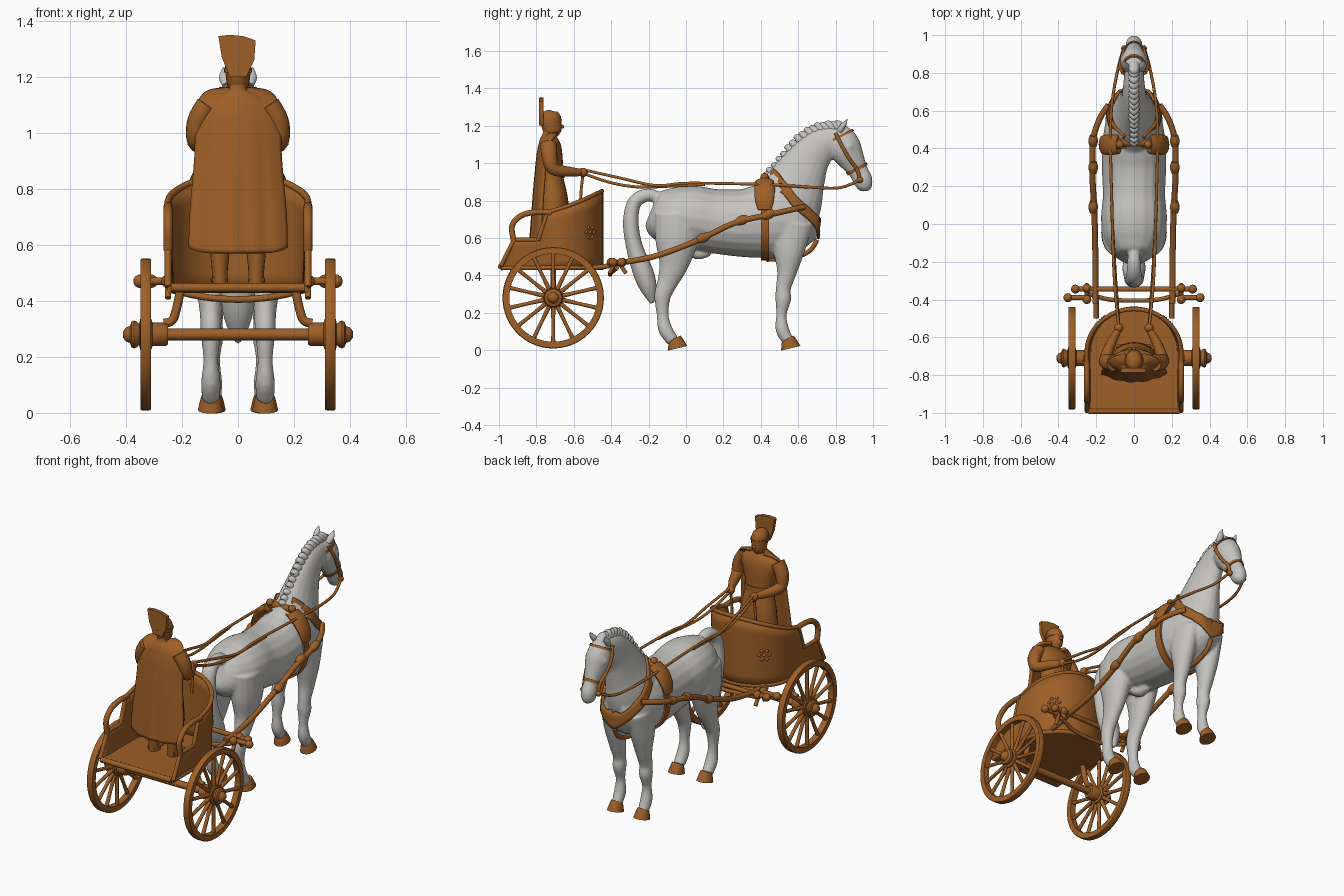
import bpy, bmesh, math
from mathutils import Vector

if "Cube" in bpy.data.objects:
    bpy.data.objects.remove(bpy.data.objects["Cube"], do_unlink=True)


def material(name, colour):
    mat = bpy.data.materials.new(name)
    mat.use_nodes = True
    mat.diffuse_color = (*colour, 1)
    mat.node_tree.nodes["Principled BSDF"].inputs["Base Color"].default_value = (*colour, 1)
    return mat


BROWN = material("warm brown", (.34, .115, .02))
GREY = material("pale grey", (.56, .55, .52))


def finish(name, bm, mat=BROWN, mirror=False, thick=0):
    bmesh.ops.recalc_face_normals(bm, faces=bm.faces)
    mesh = bpy.data.meshes.new(name)
    bm.to_mesh(mesh)
    bm.free()
    mesh.materials.append(mat)
    obj = bpy.data.objects.new(name, mesh)
    bpy.context.collection.objects.link(obj)
    bpy.ops.object.select_all(action='DESELECT')
    obj.select_set(True)
    bpy.context.view_layer.objects.active = obj
    bpy.ops.object.shade_smooth_by_angle(angle=math.radians(40))
    if mirror:
        obj.modifiers.new("Mirror", 'MIRROR').use_mirror_merge = False
    if thick:
        solid = obj.modifiers.new("Solidify", 'SOLIDIFY')
        solid.thickness, solid.offset = thick, 0
    return obj


def spline(rows, steps):
    """Catmull-Rom interpolation of equal-length tuples."""
    rows = [tuple(r) for r in rows]
    ext = [rows[0]] + rows + [rows[-1]]
    out = []
    for i in range(len(rows) - 1):
        for k in range(steps):
            t = k / steps
            out.append([(2*b + (c-a)*t + (2*a-5*b+4*c-d)*t*t + (3*b-a-3*c+d)*t**3) / 2
                        for a, b, c, d in zip(*ext[i:i+4])])
    return out + [list(rows[-1])]


def skin(bm, rings, closed=True):
    """Bridge equal rings of vertices with quads."""
    grid = [[bm.verts.new(p) for p in ring] for ring in rings]
    n = len(grid[0])
    for r, s in zip(grid, grid[1:]):
        for j in range(n if closed else n - 1):
            k = (j + 1) % n
            bm.faces.new((r[j], r[k], s[k], s[j]))
    return grid


def loft(bm, rows, sides=16, steps=4):
    """Capped elliptical sweep through rows of x, y, z, half width, half depth."""
    rows = spline(rows, steps)
    pts = [Vector(r[:3]) for r in rows]
    rings, normal = [], None
    for i, p in enumerate(pts):
        t = (pts[min(i+1, len(pts)-1)] - pts[max(i-1, 0)]).normalized()
        if normal is None:
            normal = Vector((0, 0, 1)) if abs(t.x) > .8 else Vector((1, 0, 0))
        normal = (normal - t * normal.dot(t)).normalized()
        other = t.cross(normal)
        angles = [math.tau * j / sides for j in range(sides)]
        rings.append([p + normal*math.cos(a)*max(rows[i][3], .002)
                      + other*math.sin(a)*max(rows[i][4], .002) for a in angles])
    grid = skin(bm, rings)
    bm.faces.new(grid[0])
    bm.faces.new(grid[-1])


def flat(rows, x=0):
    return [(x, *r) for r in rows]


def tube(bm, points, r, steps=4):
    loft(bm, [(*p, r, r) for p in points], sides=10, steps=steps)


def ball(bm, centre, r):
    x, y, z = centre
    rows = [(x, y, z - r*math.cos(a), r*math.sin(a), r*math.sin(a))
            for a in (math.pi*k/8 for k in range(9))]
    loft(bm, rows, 12, 1)


def prism(bm, points, direction):
    face = bm.faces.new([bm.verts.new(p) for p in points])
    ext = bmesh.ops.extrude_face_region(bm, geom=[face])["geom"]
    bmesh.ops.translate(bm, vec=direction, verts=[v for v in ext if isinstance(v, bmesh.types.BMVert)])


# Horse: torso, neck, head, tail and legs fused into one skin
torso = [(-.19, .74, .05, .07), (-.16, .73, .11, .125), (-.08, .715, .16, .155),
         (.03, .71, .175, .17), (.15, .69, .165, .172), (.3, .68, .17, .182),
         (.42, .69, .167, .2), (.52, .69, .155, .2), (.62, .69, .13, .155), (.7, .69, .07, .09)]
neck = [(.5, .72, .14, .2), (.55, .81, .125, .185), (.6, .92, .092, .15),
        (.66, 1.03, .068, .115), (.73, 1.1, .058, .095), (.81, 1.13, .05, .07)]
head = [(.80, 1.18, .035, .04), (.825, 1.14, .06, .075), (.85, 1.08, .072, .088), (.885, 1.02, .058, .072),
        (.92, .96, .042, .053), (.945, .91, .045, .052), (.955, .87, .036, .04), (.958, .85, .015, .02)]
tail = [(-.12, .8, .03, .03), (-.2, .83, .035, .035), (-.275, .79, .042, .038), (-.295, .68, .05, .042),
        (-.275, .55, .055, .045), (-.23, .42, .062, .055), (-.2, .33, .048, .045), (-.18, .25, .012, .012)]
hind = [(-.04, .73, .075, .13), (-.05, .58, .076, .115), (-.065, .46, .055, .08), (-.1, .36, .04, .055),
        (-.125, .29, .037, .045), (-.125, .19, .027, .032), (-.11, .11, .035, .038), (-.07, .05, .032, .033)]
fore = [(.56, .68, .06, .12), (.55, .53, .06, .085), (.54, .42, .046, .054), (.52, .33, .036, .04),
        (.52, .27, .038, .042), (.51, .19, .026, .028), (.515, .11, .034, .036), (.545, .05, .03, .031)]
bm = bmesh.new()
for part in (torso, neck, head, tail):
    loft(bm, flat(part), 20)
for s in (-1, 1):
    loft(bm, flat(hind, s*.097))
    loft(bm, flat(fore, s*.09))
    ball(bm, (s*.052, .875, 1.09), .022)
loft(bm, flat([(.0, .56, .05, .04), (.06, .515, .035, .03), (.12, .53, .03, .03)]))
horse = finish("horse_body", bm, GREY)
remesh = horse.modifiers.new("Fuse", 'REMESH')
remesh.mode, remesh.voxel_size, remesh.use_smooth_shade = 'VOXEL', .008, True
soften = horse.modifiers.new("Soften", 'SMOOTH')
soften.factor, soften.iterations = .5, 4

# Ears and the locked mane along the crest
bm = bmesh.new()
loft(bm, [(.04, .82, 1.17, .016, .016), (.048, .84, 1.2, .02, .015), (.052, .863, 1.235, .002, .002)])
finish("ears", bm, GREY, mirror=True)
bm = bmesh.new()
crest = spline([(.43, .93), (.5, 1.01), (.57, 1.1), (.65, 1.165), (.73, 1.195), (.81, 1.2)], 3)
for i, (y, z) in enumerate(crest):
    lean = .03 if i % 2 else .02
    loft(bm, flat([(y + .06, z - .05, .025, .03), (y + .02, z - .01, .03, .027),
                   (y - .005, z + lean*.4, .022, .02), (y - .02, z + lean*.3, .004, .004)]), 10, 3)
finish("mane", bm, GREY)

# Hooves
bm = bmesh.new()
for x, y in ((.097, -.055), (.09, .55)):
    loft(bm, flat([(y - .005, .062, .032, .034), (y, .05, .037, .04), (y + .01, .01, .046, .053)], x), 16, 2)
finish("hooves", bm, mirror=True)

# Harness: girth, breast band, saddle pads
bm = bmesh.new()
loft(bm, flat([(.4, .69, .176, .21), (.445, .69, .175, .212)]), 32, 1)
finish("girth_band", bm)
bm = bmesh.new()
band = spline([(.05, .45, .93), (.12, .53, .86), (.14, .6, .78), (.1, .7, .7), (0, .75, .63)], 6)
side = [Vector(p) for p in band]
path = side + [Vector((-p.x, p.y, p.z)) for p in side[-2::-1]]
strips = []
for p in path:
    half = .03 + .025 * (1 - min(abs(p.x) / .12, 1))
    strips.append([p + Vector((0, .4, .9)) * half * k for k in (-1, -.5, 0, .5, 1)])
skin(bm, strips, closed=False)
breast = finish("breast_band", bm)
wrap = breast.modifiers.new("Wrap", 'SHRINKWRAP')
wrap.target, wrap.offset = horse, .01
solid = breast.modifiers.new("Solidify", 'SOLIDIFY')
solid.thickness, solid.offset = .014, 0
bm = bmesh.new()
tube(bm, [(0, .7, .59), (0, .66, .53), (0, .56, .49), (0, .43, .485)], .013)
finish("chest_strap", bm)
bm = bmesh.new()
loft(bm, [(.08, .42, .90, .025, .05), (.13, .42, .86, .025, .055), (.165, .42, .8, .018, .05),
          (.175, .42, .75, .012, .035)])
tube(bm, [(0, .43, .915), (.06, .43, .91), (.11, .43, .88)], .02)
ball(bm, (.075, .42, .925), .022)
finish("saddle_pads", bm, mirror=True)

# Bridle
bm = bmesh.new()
loft(bm, flat([(.91, .977, .051, .062), (.918, .962, .049, .06)]), 20, 1)
loft(bm, flat([(.822, 1.15, .062, .077), (.828, 1.138, .066, .08)]), 20, 1)
for s in (-1, 1):
    tube(bm, [(s*.058, .8, 1.16), (s*.074, .835, 1.09), (s*.066, .875, 1.02), (s*.053, .915, .965),
              (s*.05, .93, .91)], .01)
    ball(bm, (s*.052, .93, .91), .017)
finish("bridle", bm)

# Shafts with collars, joined to the breast band
bm = bmesh.new()
tube(bm, [(.205, -.42, .465), (.205, -.3, .475), (.205, -.14, .51), (.21, .07, .59), (.22, .26, .68),
          (.215, .45, .725), (.18, .56, .75), (.135, .63, .765)], .016)
for y, z in ((.09, .6), (.3, .695), (.44, .725)):
    loft(bm, flat([(y - .03, z - .012, .018, .018), (y, z, .026, .026), (y + .03, z + .012, .018, .018)], .216))
finish("shafts", bm, mirror=True)

# Hitch bars between shafts and chariot
bm = bmesh.new()
tube(bm, [(-.31, -.345, .47), (0, -.345, .47), (.31, -.345, .47)], .014)
tube(bm, [(-.24, -.37, .44), (-.13, -.4, .415), (0, -.405, .405), (.13, -.4, .415), (.24, -.37, .44)], .012)
for s in (-1, 1):
    tube(bm, [(s*.2, -.5, .44), (s*.2, -.42, .45), (s*.205, -.34, .47)], .014)
    tube(bm, [(s*.25, -.41, .41), (s*.25, -.37, .47), (s*.25, -.32, .41)], .011)
    tube(bm, [(s*.25, -.39, .47), (s*.36, -.39, .47)], .014)
    for x, y in ((.31, -.345), (.35, -.39), (.25, -.34), (.25, -.4)):
        ball(bm, (s*x, y, .47), .024)
finish("hitch_bars", bm)

# Wheels: rim, spokes and turned hub, with the axle
WY, WZ = -.71, .28


def lathe(bm, profile, closed=False, segments=40):
    rings = [[(x, WY + r*math.cos(a), WZ + r*math.sin(a)) for x, r in profile]
             for a in (math.tau*k/segments for k in range(segments + 1))]
    skin(bm, rings, closed)
    bmesh.ops.remove_doubles(bm, verts=bm.verts, dist=.0001)


bm = bmesh.new()
lathe(bm, [(.311, .268), (.316, .271), (.344, .271), (.348, .268), (.348, .235), (.311, .235)], True, 56)
finish("wheel_rims", bm, mirror=True)
bm = bmesh.new()
for k in range(14):
    a = math.tau * (k + .5) / 14
    ends = [(.33, WY + r*math.cos(a), WZ + r*math.sin(a)) for r in (.03, .14, .24)]
    loft(bm, [(*p, r, r) for p, r in zip(ends, (.014, .01, .012))], 10, 2)
finish("wheel_spokes", bm, mirror=True)
bm = bmesh.new()
lathe(bm, [(.25, 0), (.25, .036), (.26, .042), (.305, .042), (.31, .055), (.35, .055), (.352, .038),
           (.362, .046), (.372, .05), (.38, .046), (.386, .03), (.4, .025), (.41, .012), (.41, 0)])
finish("wheel_hubs", bm, mirror=True)
bm = bmesh.new()
tube(bm, [(-.3, WY, WZ), (.3, WY, WZ)], .021, 1)
for s in (-1, 1):
    tube(bm, [(s*.205, WY, .44), (s*.22, WY, .37), (s*.235, WY, .33), (s*.265, WY, .32)], .016)
finish("axle", bm)

# Chariot: deck, curved wall with stepped top, rolled rim and rear grips
def outline(half):
    straight = [(half, -.99 + .31*k/31) for k in range(31)]
    arc = [(half*math.cos(a), -.68 + .23*math.sin(a)) for a in (math.pi*k/40 for k in range(41))]
    return straight + arc + [(-x, y) for x, y in reversed(straight)]


def wall_top(y):
    if y < -.92:
        return .45 + (y + .99) * 2
    if y < -.79:
        return .59
    if y < -.74:
        return .59 + (y + .79) * 3
    return .74 + .11 * ((y + .74) / .29) ** 1.3


bm = bmesh.new()
prism(bm, [(x, y, .43) for x, y in outline(.238)], (0, 0, .028))
tube(bm, [(-.24, -.99, .447), (.24, -.99, .447)], .016, 1)
finish("chariot_deck", bm)
bm = bmesh.new()
levels = [k / 6 for k in range(7)]
skin(bm, [[(x, y, .43 + f*(wall_top(y) - .43)) for x, y in outline(.236 + .014*f)] for f in levels], closed=False)
finish("chariot_wall", bm, thick=.016)
bm = bmesh.new()
tube(bm, [(x, y, wall_top(y)) for x, y in outline(.25)], .012, 1)
tube(bm, [(x, y, .44) for x, y in outline(.24)], .013, 1)
for s in (-1, 1):
    tube(bm, [(s*.25, y, z) for y, z in ((-.72, .735), (-.8, .738), (-.88, .72), (-.93, .665), (-.92, .58))], .016)
finish("chariot_rim", bm)
bm = bmesh.new()
for k in range(7):
    a, r = math.tau * k / 6, .03 if k else 0
    t = math.pi / 4 + r * math.cos(a) * 4
    ball(bm, (.25*math.cos(t), -.68 + .238*math.sin(t), .63 + r*math.sin(a)), .01)
finish("wall_bosses", bm, mirror=True)

# Driver: tunic, head, limbs, crested helmet and cloak
bm = bmesh.new()
loft(bm, flat([(-.71, .66, .12, .085), (-.71, .8, .11, .08), (-.72, .93, .087, .063), (-.725, 1.02, .107, .066),
               (-.73, 1.09, .128, .062), (-.735, 1.135, .08, .045), (-.735, 1.15, .035, .033),
               (-.73, 1.18, .033, .033)]), 24)
loft(bm, flat([(-.72, .92, .094, .07), (-.72, .95, .092, .069)]), 24, 1)
finish("tunic", bm)
bm = bmesh.new()
loft(bm, flat([(-.71, 1.14, .015, .02), (-.712, 1.165, .037, .045), (-.718, 1.2, .043, .054),
               (-.725, 1.24, .046, .056), (-.73, 1.27, .033, .042), (-.73, 1.283, .006, .008)]))
loft(bm, flat([(-.725, 1.215, .05, .06), (-.725, 1.232, .051, .061)]), 20, 1)
ball(bm, (0, -.662, 1.195), .011)
finish("head_and_helmet", bm)
bm = bmesh.new()
fan = [(-.03, 1.2), (.03, 1.2), (.058, 1.26), (.063, 1.33), (.02, 1.345), (-.03, 1.35), (-.07, 1.345), (-.058, 1.27)]
prism(bm, [(x, -.785, z) for x, z in fan], (0, .022, 0))
finish("helmet_crest", bm)
bm = bmesh.new()
loft(bm, [(.11, -.735, 1.1, .04, .045), (.145, -.73, 1.04, .037, .042), (.15, -.71, .97, .032, .034),
          (.12, -.63, .955, .026, .027), (.085, -.565, .95, .018, .02)])
ball(bm, (.08, -.55, .95), .025)
loft(bm, flat([(-.72, .72, .045, .045), (-.73, .6, .037, .04), (-.73, .5, .028, .032), (-.72, .45, .032, .04)], .065))
loft(bm, flat([(-.75, .475, .025, .018), (-.69, .475, .03, .018), (-.64, .47, .02, .012)], .068))
finish("arms_and_legs", bm, mirror=True)
bm = bmesh.new()
folds = []
for z, half, y in spline([(1.155, .05, -.73), (1.14, .115, -.75), (1.08, .145, -.785), (.9, .153, -.805),
                          (.7, .17, -.82), (.57, .174, -.83)], 5):
    us = [k / 16 - 1 for k in range(33)]
    folds.append([(u*half, y + .045*u*u + .005*math.sin(u*14)*(1.15 - z), z + .035*u**6*(1.15 - z)) for u in us])
skin(bm, folds, closed=False)
finish("cloak", bm, thick=.016)

# Reins, paired on each side, with hanging ends
bm = bmesh.new()
tube(bm, [(.08, -.55, .965), (.1, -.35, .92), (.11, -.16, .88), (.115, .02, .893), (.125, .45, .885),
          (.115, .65, .872), (.085, .82, .868), (.055, .93, .91)], .008)
tube(bm, [(.08, -.55, .945), (.09, -.4, .895), (.1, -.25, .872), (.11, -.08, .877), (.12, .1, .886)], .008)
tube(bm, [(.08, -.55, .95), (.08, -.56, .86), (.08, -.565, .78)], .008)
finish("reins", bm, mirror=True)
